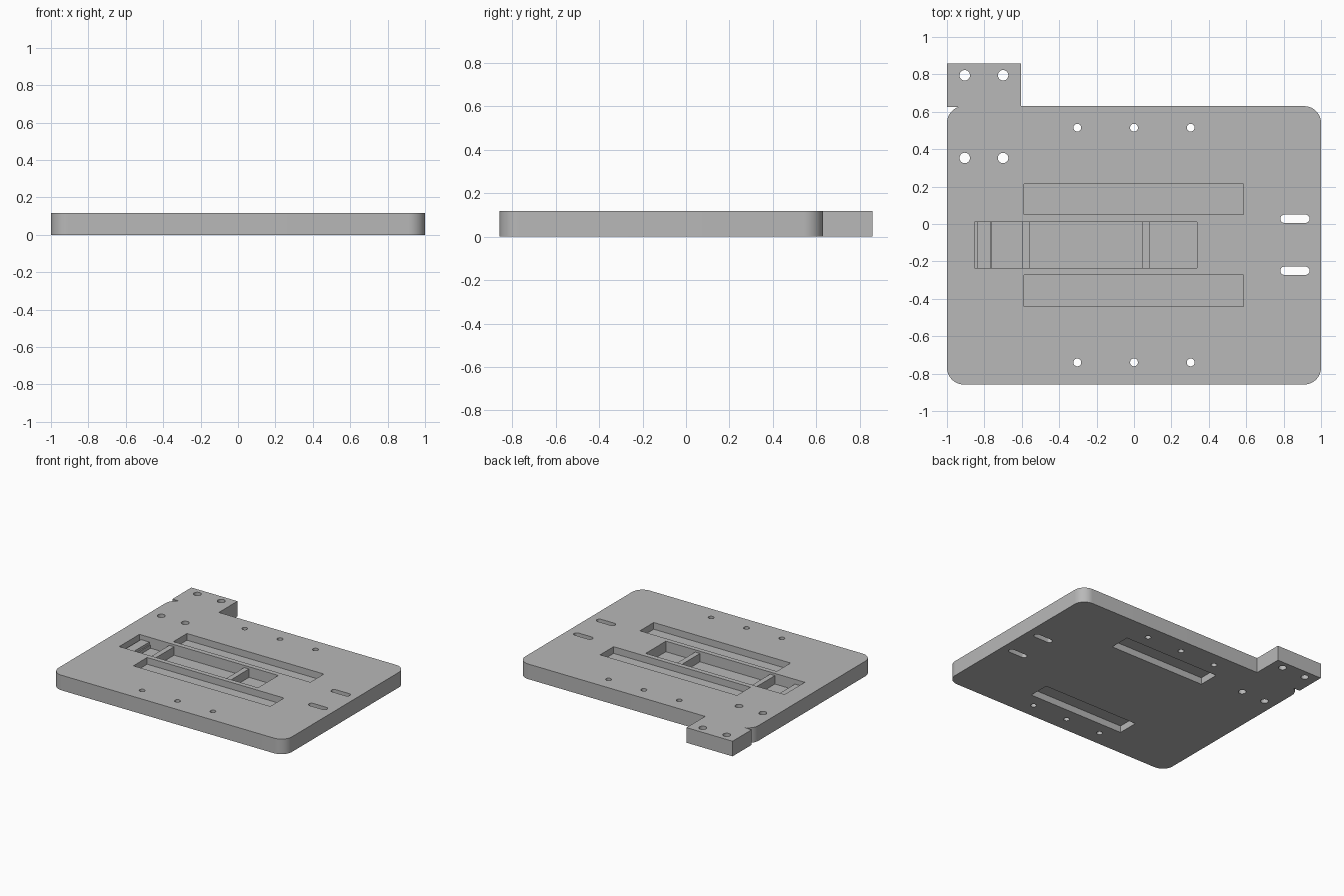
import bpy, bmesh
from math import cos, sin, pi, asin

cube = bpy.data.objects.get("Cube")
if cube:
    bpy.data.objects.remove(cube, do_unlink=True)

TOP = 0.117
grey = bpy.data.materials.new("plain grey")
grey.use_nodes = True
grey.diffuse_color = (0.48, 0.48, 0.48, 1)
grey.node_tree.nodes["Principled BSDF"].inputs["Base Color"].default_value = grey.diffuse_color


def arc(cx, cy, r, a0, a1, n=12):
    return [(cx + r * cos(a0 + (a1 - a0) * i / n), cy + r * sin(a0 + (a1 - a0) * i / n))
            for i in range(n + 1)]


def rect(x0, x1, y0, y1):
    return [(x0, y0), (x1, y0), (x1, y1), (x0, y1)]


def prism(bm, outline, z0, z1):
    """Extrude a counter-clockwise outline from z0 to z1."""
    low = [bm.verts.new((x, y, z0)) for x, y in outline]
    high = [bm.verts.new((x, y, z1)) for x, y in outline]
    bm.faces.new(low[::-1])
    bm.faces.new(high)
    n = len(outline)
    for i in range(n):
        j = (i + 1) % n
        bm.faces.new((low[i], low[j], high[j], high[i]))


def finish(name, bm):
    mesh = bpy.data.meshes.new(name)
    bm.to_mesh(mesh)
    bm.free()
    mesh.materials.append(grey)
    obj = bpy.data.objects.new(name, mesh)
    bpy.context.collection.objects.link(obj)
    return obj


# Base plate outline: rounded corners, square tab at the back right
R, BACK, FRONT, TAB_Y = 0.09, 0.63, -0.858, 0.625
inner = 1 - R
tab_angle = pi - asin((TAB_Y - (BACK - R)) / R)
outline = arc(-inner, FRONT + R, R, pi, 1.5 * pi)
outline += arc(inner, FRONT + R, R, -pi / 2, 0)
outline += arc(inner, BACK - R, R, 0, pi / 2)
outline += [(-0.605, BACK), (-0.605, 0.858), (-1, 0.858), (-1, TAB_Y)]
outline += arc(-inner, BACK - R, R, tab_angle, pi)
bm = bmesh.new()
prism(bm, outline, 0, TOP)
plate = finish("base_plate", bm)

# Cutters: holes, slots and pockets
cut = bmesh.new()
for x in (-0.905, -0.7):
    for y in (0.353, 0.795):
        prism(cut, arc(x, y, 0.028, 0, 2 * pi, 24)[:-1], -0.1, 0.3)
for x in (-0.303, 0, 0.303):
    for y in (0.515, -0.74):
        prism(cut, arc(x, y, 0.021, 0, 2 * pi, 24)[:-1], -0.1, 0.3)
for y in (0.028, -0.25):
    prism(cut, arc(0.804, y, 0.022, pi / 2, 1.5 * pi)
          + arc(0.917, y, 0.022, -pi / 2, pi / 2), -0.1, 0.3)
for y0, y1 in ((0.05, 0.215), (-0.44, -0.272)):
    prism(cut, rect(-0.588, 0.585, y0, y1), 0.065, 0.3)
for y0, y1 in ((0.25, 0.412), (-0.637, -0.475)):
    prism(cut, rect(-0.41, 0.41, y0, y1), -0.1, 0.052)
X0, X1, Y0, Y1 = -0.853, 0.337, -0.235, 0.012
prism(cut, rect(X0, X1, Y0, Y1), 0.035, 0.3)
cutter = finish("plate_cutter", cut)
cutter.hide_render = True

mod = plate.modifiers.new("cuts", "BOOLEAN")
mod.operation = "DIFFERENCE"
mod.solver = "EXACT"
mod.object = cutter
bpy.context.view_layer.objects.active = plate
plate.select_set(True)
bpy.ops.object.modifier_apply(modifier=mod.name)
bpy.data.objects.remove(cutter, do_unlink=True)
bpy.ops.object.shade_smooth_by_angle(angle=pi / 6)

# Cross bars and end block inside the middle channel
for name, x0, x1, z in (("left_cross_bar", 0.045, 0.086, 0.1),
                        ("right_cross_bar", -0.597, -0.556, 0.1),
                        ("end_block", -0.84, -0.768, 0.08),
                        ("end_block_step", -0.769, -0.758, 0.06)):
    bm = bmesh.new()
    prism(bm, rect(x0, x1, Y0 - 0.004, Y1 + 0.004), 0.03, z)
    finish(name, bm)
